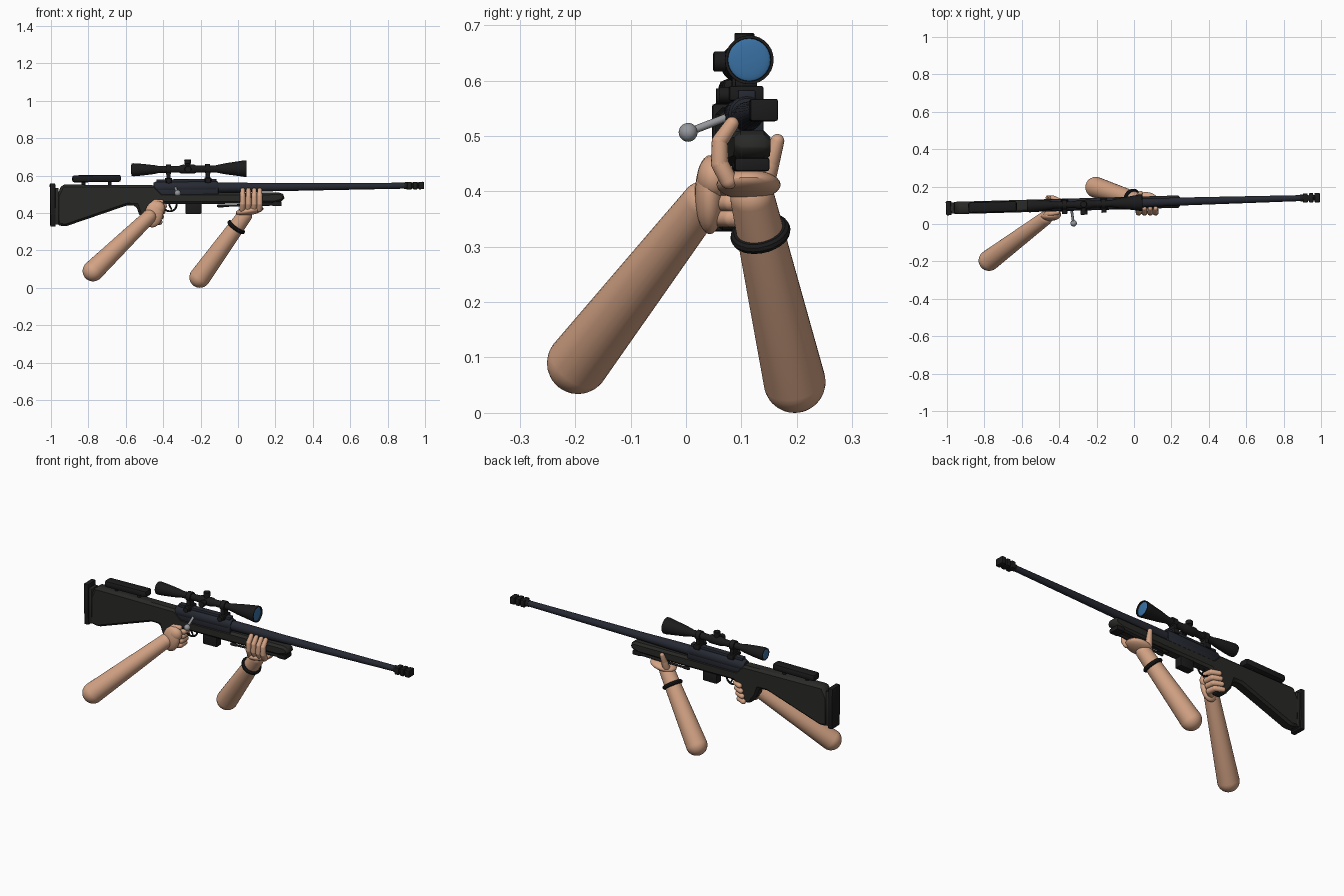
import bpy, bmesh
from math import pi, sin, cos, radians
from mathutils import Matrix, Vector

if "Cube" in bpy.data.objects:
    bpy.data.objects.remove(bpy.data.objects["Cube"])

def mat(name, c):
    m = bpy.data.materials.new(name)
    m.diffuse_color = (*c, 1)
    m.use_nodes = True
    m.node_tree.nodes["Principled BSDF"].inputs["Base Color"].default_value = m.diffuse_color
    return m

SKIN = mat("skin", (0.66, 0.37, 0.235))
STOCK = mat("stock_black", (0.022, 0.022, 0.02))
STEEL = mat("blued_steel", (0.019, 0.022, 0.032))
BLACK = mat("matte_black", (0.011, 0.011, 0.012))
LENS = mat("lens_blue", (0.04, 0.16, 0.36))
BOLT = mat("bolt_metal", (0.3, 0.31, 0.33))

# The rifle is modelled along x and then turned slightly left and up
AIM = Matrix.Translation((0, 0.113, 0)) @ Matrix.Rotation(0.0285, 4, 'Z') @ Matrix.Rotation(-0.011, 4, 'Y')
WORLD = Matrix.Identity(4)

def finish(bm, name, m, M):
    bmesh.ops.recalc_face_normals(bm, faces=bm.faces)
    me = bpy.data.meshes.new(name)
    bm.to_mesh(me)
    bm.free()
    me.transform(M)
    me.materials.append(m)
    o = bpy.data.objects.new(name, me)
    bpy.context.collection.objects.link(o)
    return o

def bevel(bm, w, seg=2):
    if w:
        es = [e for e in bm.edges if e.calc_face_angle(0) > 0.4]
        bmesh.ops.bevel(bm, geom=es, offset=w, segments=seg, affect='EDGES', profile=0.5, clamp_overlap=True)

def box(name, lo, hi, m, bev=0.004, M=AIM):
    bm = bmesh.new()
    bmesh.ops.create_cube(bm, size=1)
    lo, hi = Vector(lo), Vector(hi)
    for v in bm.verts:
        v.co = (lo + hi) / 2 + v.co * (hi - lo)
    bevel(bm, bev)
    return finish(bm, name, m, M)

def plate(name, pts, half, m, bev, seg=2):
    bm = bmesh.new()
    f = bm.faces.new([bm.verts.new((x, -half, z)) for x, z in pts])
    r = bmesh.ops.extrude_face_region(bm, geom=[f])
    for v in r['geom']:
        if isinstance(v, bmesh.types.BMVert):
            v.co.y = half
    bmesh.ops.recalc_face_normals(bm, faces=bm.faces)
    bevel(bm, bev, seg)
    return finish(bm, name, m, AIM)

def add_lathe(bm, prof, a, direction, n=24):
    """Turn (distance, radius) points about a direction starting at a."""
    q = Vector(direction).to_track_quat('Z', 'Y')
    a = Vector(a)
    rings = [[bm.verts.new(a + q @ Vector((r * cos(2*pi*k/n), r * sin(2*pi*k/n), d))) for k in range(n)]
             for d, r in prof]
    for p, s in zip(rings, rings[1:]):
        for k in range(n):
            bm.faces.new((p[k], p[(k+1) % n], s[(k+1) % n], s[k]))
    bm.faces.new(rings[0][::-1])
    bm.faces.new(rings[-1])

def lathe(name, prof, a, direction, m, M=AIM, n=24):
    bm = bmesh.new()
    add_lathe(bm, prof, a, direction, n)
    return finish(bm, name, m, M)

def rod(name, a, b, r, m, M=AIM, n=16):
    d = Vector(b) - Vector(a)
    return lathe(name, [(0, r), (d.length, r)], a, d, m, M, n)

def limb(name, pts, radii, m=SKIN, M=WORLD, n=16, caps=6):
    """Chain of tapered capsules."""
    bm = bmesh.new()
    for p, s, r0, r1 in zip(pts, pts[1:], radii, radii[1:]):
        d = Vector(s) - Vector(p)
        L = d.length
        angs = [pi/2 * i / caps for i in range(caps + 1)]
        prof = [(-r0 * cos(t), max(r0 * sin(t), 0.0003)) for t in angs]
        prof += [(L + r1 * sin(t), max(r1 * cos(t), 0.0003)) for t in angs]
        add_lathe(bm, prof, p, d, n)
    return finish(bm, name, m, M)

def ball(name, c, half, m, rot=WORLD, M=WORLD):
    bm = bmesh.new()
    bmesh.ops.create_uvsphere(bm, u_segments=24, v_segments=14, radius=1)
    return finish(bm, name, m, M @ Matrix.Translation(c) @ rot @ Matrix.Diagonal((*half, 1)))

def ring(name, c, direction, R, r, m, M=WORLD, n=32, k=10):
    bm = bmesh.new()
    g = [[bm.verts.new(((R + r*cos(2*pi*j/k)) * cos(2*pi*i/n), (R + r*cos(2*pi*j/k)) * sin(2*pi*i/n),
                        r * sin(2*pi*j/k))) for j in range(k)] for i in range(n)]
    for i in range(n):
        for j in range(k):
            bm.faces.new((g[i][j], g[(i+1) % n][j], g[(i+1) % n][(j+1) % k], g[i][(j+1) % k]))
    q = Vector(direction).to_track_quat('Z', 'Y').to_matrix().to_4x4()
    return finish(bm, name, m, M @ Matrix.Translation(c) @ q)

# Stock with pistol grip, butt pad and cheek rest
plate("stock", [(-0.965, 0.346), (-0.92, 0.338), (-0.59, 0.447), (-0.54, 0.445), (-0.525, 0.40),
                (-0.485, 0.345), (-0.43, 0.345), (-0.41, 0.42), (-0.385, 0.453), (-0.1, 0.45),
                (0.2, 0.45), (0.25, 0.463), (0.255, 0.49), (0.235, 0.507), (-0.40, 0.512),
                (-0.44, 0.553), (-0.935, 0.562), (-0.965, 0.50)], 0.033, STOCK, 0.012, 1)
box("butt_pad", (-1.0, -0.038, 0.338), (-0.972, 0.038, 0.569), BLACK, 0.006)
box("butt_spacer", (-0.975, -0.03, 0.348), (-0.955, 0.03, 0.545), STOCK, 0.003)
box("cheek_rest", (-0.88, -0.029, 0.573), (-0.62, 0.029, 0.611), BLACK, 0.012)
for x in (-0.82, -0.68):
    rod("cheek_post", (x, 0, 0.54), (x, 0, 0.59), 0.01, BLACK)

# Receiver, magazine and trigger
lathe("receiver", [(0, 0.026), (0.015, 0.033), (0.33, 0.033), (0.345, 0.028)], (-0.445, 0, 0.541), (1, 0, 0), STEEL)
box("receiver_bed", (-0.44, -0.03, 0.50), (-0.10, 0.03, 0.54), STEEL)
box("scope_rail", (-0.43, -0.016, 0.565), (-0.11, 0.016, 0.584), STEEL, 0.003)
box("magazine", (-0.276, -0.022, 0.398), (-0.19, 0.022, 0.47), BLACK, 0.004)
ring("trigger_guard", (-0.36, 0, 0.45), (0, 1, 0), 0.037, 0.005, BLACK, AIM)
limb("trigger", [(-0.365, 0, 0.46), (-0.36, 0, 0.44), (-0.352, 0, 0.425)], [0.005, 0.005, 0.004], BLACK, AIM, 8, 3)

# Bolt handle
rod("bolt_handle", (-0.33, -0.02, 0.541), (-0.322, -0.09, 0.514), 0.007, BOLT)
ball("bolt_knob", (-0.32, -0.1, 0.51), (0.017,) * 3, BOLT, M=AIM)

# Barrel and muzzle brake
lathe("barrel", [(0, 0.027), (0.12, 0.026), (0.3, 0.022), (1.05, 0.0155)], (-0.11, 0, 0.536), (1, 0, 0), STEEL)
lathe("brake_collar", [(0, 0.018), (0.02, 0.02)], (0.895, 0, 0.536), (1, 0, 0), BLACK)
box("brake_core", (0.91, -0.014, 0.52), (0.995, 0.014, 0.552), BLACK, 0.003)
for x0, x1 in ((0.91, 0.935), (0.942, 0.965), (0.972, 1.0)):
    box("brake_baffle", (x0, -0.025, 0.516), (x1, 0.025, 0.556), BLACK, 0.004)

# Scope
Z = 0.637
lathe("scope_body", [(0, 0.033), (0.012, 0.035), (0.05, 0.032), (0.12, 0.024), (0.15, 0.018), (0.255, 0.018),
                     (0.27, 0.024), (0.335, 0.024), (0.35, 0.018), (0.45, 0.019), (0.50, 0.029),
                     (0.59, 0.042), (0.6, 0.044), (0.615, 0.044), (0.615, 0.039), (0.605, 0.038)],
      (-0.563, 0, Z), (1, 0, 0), BLACK, n=28)
ball("front_lens", (0.044, 0, Z), (0.006, 0.039, 0.039), LENS, M=AIM)
ball("rear_lens", (-0.562, 0, Z), (0.004, 0.028, 0.028), LENS, M=AIM)
for nm, d, L in (("top_turret", (0, 0, 1), 0.052), ("side_turret", (0, -1, 0), 0.056)):
    lathe(nm, [(0, 0.014), (L - 0.024, 0.014), (L - 0.022, 0.018), (L - 0.002, 0.018), (L, 0.016)],
          (-0.262, 0, Z), d, BLACK)
for x in (-0.365, -0.155):
    rod("scope_ring", (x - 0.013, 0, Z), (x + 0.013, 0, Z), 0.026, BLACK, n=24)
    box("ring_neck", (x - 0.011, -0.02, 0.575), (x + 0.011, 0.02, Z), BLACK, 0.003)
    box("ring_base", (x - 0.018, -0.031, 0.565), (x + 0.018, 0.031, 0.592), BLACK, 0.004)
    rod("ring_clamp", (x, -0.048, 0.576), (x, -0.02, 0.576), 0.014, BLACK, n=12)

# Folded bipod under the fore-end
box("bipod_hinge", (0.19, -0.031, 0.434), (0.238, 0.031, 0.458), BLACK, 0.004)
for s in (-1, 1):
    rod("bipod_leg", (0.225, s * 0.023, 0.446), (0.02, s * 0.02, 0.441), 0.008, BLACK, n=12)
    rod("bipod_shin", (0.02, s * 0.02, 0.441), (-0.08, s * 0.018, 0.439), 0.006, BLACK, n=12)
    limb("bipod_foot", [(-0.075, s * 0.018, 0.439), (-0.1, s * 0.018, 0.439)], [0.008, 0.008], BLACK, AIM, 12, 3)

# Supporting arm and hand
e, w = Vector((-0.204, 0.196, 0.056)), Vector((0.036, 0.12, 0.387))
limb("support_forearm", [e, w], [0.056, 0.04], n=28, caps=10)
ring("wristband", e.lerp(w, 0.81), w - e, 0.044, 0.011, BLACK)
ball("support_palm", (0.062, 0.113, 0.412), (0.075, 0.058, 0.024), SKIN, Matrix.Rotation(radians(-10), 4, 'Y'))
for i, x in enumerate((0.025, 0.056, 0.087, 0.116)):
    limb("support_finger", [(x - 0.002, 0.077, 0.42), (x, 0.061, 0.45), (x, 0.061, 0.49), (x, 0.083, 0.522)],
         [0.016, 0.016, 0.0145, 0.0125])
limb("support_thumb", [(0.025, 0.142, 0.417), (0.03, 0.153, 0.452), (0.035, 0.165, 0.491)], [0.019, 0.016, 0.0125])

# Trigger arm and hand
limb("trigger_forearm", [(-0.775, -0.195, 0.09), (-0.475, 0.03, 0.38)], [0.056, 0.038], n=28, caps=10)
ball("trigger_palm", (-0.45, 0.043, 0.394), (0.05, 0.027, 0.072), SKIN, Matrix.Rotation(radians(12), 4, 'Y'))
ball("trigger_knuckles", (-0.432, 0.05, 0.425), (0.042, 0.03, 0.04), SKIN)
for i in range(4):
    z, x = 0.436 - 0.028 * i, -0.008 * i
    limb("trigger_finger", [(-0.425 + x, 0.058, z), (-0.396 + x, 0.08, z), (-0.398 + x, 0.122, z - 0.002),
                            (-0.435 + x, 0.14, z - 0.003)], [0.016, 0.016, 0.015, 0.0135])
limb("trigger_thumb", [(-0.465, 0.05, 0.435), (-0.445, 0.057, 0.455), (-0.41, 0.062, 0.46)], [0.018, 0.016, 0.013])

# Smooth shading with sharp edges kept
for o in bpy.context.collection.objects:
    o.select_set(True)
    bpy.context.view_layer.objects.active = o
bpy.ops.object.shade_smooth_by_angle(angle=radians(35))
